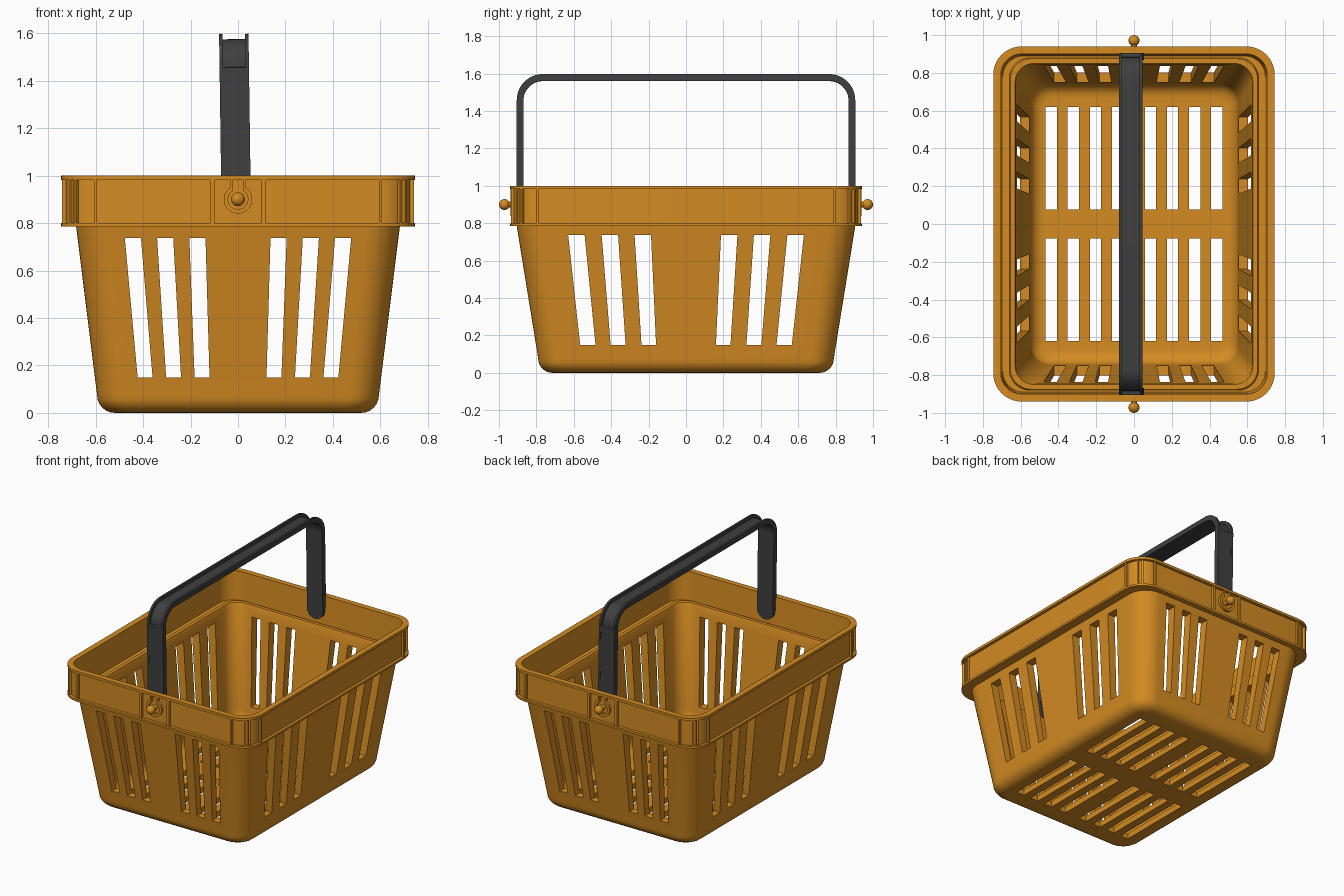
import bpy, bmesh, math
from mathutils import Vector, Matrix

if "Cube" in bpy.data.objects:
    bpy.data.objects.remove(bpy.data.objects["Cube"])


def material(name, color):
    m = bpy.data.materials.new(name)
    m.diffuse_color = color
    m.use_nodes = True
    m.node_tree.nodes["Principled BSDF"].inputs["Base Color"].default_value = m.diffuse_color
    return m


ORANGE = material("orange_plastic", (0.66, 0.26, 0.016, 1))
DARK = material("dark_plastic", (0.05, 0.05, 0.05, 1))


def finish(bm, name, mat, smooth=True):
    bmesh.ops.recalc_face_normals(bm, faces=bm.faces)
    me = bpy.data.meshes.new(name)
    bm.to_mesh(me)
    bm.free()
    ob = bpy.data.objects.new(name, me)
    bpy.context.collection.objects.link(ob)
    if mat:
        me.materials.append(mat)
    if smooth:
        smooth_object(ob)
    return ob


def smooth_object(ob):
    bpy.ops.object.select_all(action='DESELECT')
    ob.select_set(True)
    bpy.context.view_layer.objects.active = ob
    bpy.ops.object.shade_smooth_by_angle(angle=math.radians(32))


def loft(bm, loops):
    rings = [[bm.verts.new(p) for p in loop] for loop in loops]
    n = len(rings[0])
    for a, b in zip(rings, rings[1:]):
        for i in range(n):
            j = (i + 1) % n
            bm.faces.new((a[i], a[j], b[j], b[i]))
    bm.faces.new(rings[0][::-1])
    bm.faces.new(rings[-1])


def rounded_rect(hx, hy, r, z, seg=10):
    pts = []
    for k, (sx, sy) in enumerate(((1, 1), (-1, 1), (-1, -1), (1, -1))):
        for i in range(seg + 1):
            a = math.pi / 2 * (k + i / seg)
            pts.append((sx * (hx - r) + r * math.cos(a), sy * (hy - r) + r * math.sin(a), z))
    return pts


def box(bm, center, size, rot=0):
    m = Matrix.Translation(center) @ Matrix.Rotation(rot, 4, 'Z') @ Matrix.Diagonal((*size, 1))
    bmesh.ops.create_cube(bm, size=1, matrix=m)


# basket: one closed shell, outside up, over the rim, and down the inside
def fillet(hx, hy, r, z0, rad, n=6):
    out = []
    for i in range(n + 1):
        a = math.pi / 2 * i / n
        d = rad * (1 - math.sin(a))
        out.append((hx - d, hy - d, max(r - d * 0.6, 0.02), z0 + rad * (1 - math.cos(a))))
    return out


profile = fillet(0.594, 0.79, 0.13, 0.0, 0.075)
profile += [(0.682, 0.905, 0.14, 0.785),
            (0.745, 0.94, 0.15, 0.785), (0.745, 0.94, 0.15, 0.80),
            (0.725, 0.92, 0.13, 0.80), (0.725, 0.92, 0.13, 0.982),
            (0.745, 0.94, 0.15, 0.982), (0.745, 0.94, 0.15, 1.0),
            (0.705, 0.90, 0.11, 1.0), (0.695, 0.89, 0.11, 0.80),
            (0.66, 0.88, 0.11, 0.80), (0.655, 0.875, 0.11, 0.812), (0.63, 0.85, 0.10, 0.812),
            (0.625, 0.845, 0.10, 0.80)]
profile += fillet(0.55, 0.745, 0.10, 0.04, 0.075)[::-1]
bm = bmesh.new()
loft(bm, [rounded_rect(*p) for p in profile])
basket = finish(bm, "basket", ORANGE, False)


# slot cutters: slanted wall slots on both axes and straight floor slots
def wall_slots(name, slots, along_y):
    bm = bmesh.new()
    for s in (-1, 1):
        for t0, t1, b0, b1 in slots:
            quad = [(b0, 0.15), (b1, 0.15), (t1, 0.737), (t0, 0.737)]
            loft(bm, [[(s * u, d, z) if along_y else (d, s * u, z) for u, z in quad]
                      for d in (-1.2, 1.2)])
    return finish(bm, name, None, False)


front_cut = wall_slots("front_slot_cutter", [(0.137, 0.205, 0.12, 0.183), (0.273, 0.341, 0.24, 0.303),
                                             (0.409, 0.477, 0.36, 0.423)], True)
side_cut = wall_slots("side_slot_cutter", [(0.187, 0.275, 0.16, 0.238), (0.363, 0.451, 0.323, 0.403),
                                           (0.542, 0.63, 0.484, 0.566)], False)
bm = bmesh.new()
for s in (-1, 1):
    for i in range(4):
        for y in (-0.348, 0.348):
            box(bm, (s * (0.087 + 0.117 * i), y, 0), (0.06, 0.545, 0.3))
floor_cut = finish(bm, "floor_slot_cutter", None, False)

bpy.context.view_layer.objects.active = basket
for cutter in (front_cut, side_cut, floor_cut):
    cutter.hide_render = True
    mod = basket.modifiers.new("slots", 'BOOLEAN')
    mod.operation, mod.solver, mod.object = 'DIFFERENCE', 'EXACT', cutter
    bpy.ops.object.modifier_apply(modifier=mod.name)
    bpy.data.objects.remove(cutter)
smooth_object(basket)

# rim ribs: around the corners and either side of the handle pivots
bm = bmesh.new()
for sx in (-1, 1):
    for sy in (-1, 1):
        for deg in (2, 39, 51, 88):
            a = math.radians(deg)
            c = Vector((sx * (0.595 + 0.133 * math.cos(a)), sy * (0.79 + 0.133 * math.sin(a)), 0.891))
            box(bm, c, (0.026, 0.012, 0.19), math.atan2(sy * math.sin(a), sx * math.cos(a)))
        box(bm, (sx * 0.108, sy * 0.924, 0.891), (0.018, 0.024, 0.19))
finish(bm, "rim_ribs", ORANGE, False)

# handle pivots: keyhole collar, stem and ball knob at both ends
for sy, name in ((-1, "front_pivot"), (1, "back_pivot")):
    bm = bmesh.new()
    section = ((0.042, 0.91), (0.06, 0.91), (0.06, 0.938), (0.042, 0.938))
    loops = []
    for i in range(33):
        a = math.radians(120 + 300 * i / 32)
        loops.append([(r * math.cos(a), sy * y, 0.9 + r * math.sin(a)) for r, y in section])
    loft(bm, loops)
    for sx in (-1, 1):
        box(bm, (sx * 0.026, sy * 0.924, 0.965), (0.01, 0.028, 0.05))
    bmesh.ops.create_cone(bm, cap_ends=True, segments=20, radius1=0.016, radius2=0.016, depth=0.07,
                          matrix=Matrix.Translation((0, sy * 0.94, 0.9)) @ Matrix.Rotation(math.pi / 2, 4, 'X'))
    bmesh.ops.create_uvsphere(bm, u_segments=24, v_segments=14, radius=0.029,
                              matrix=Matrix.Translation((0, sy * 0.971, 0.9)))
    finish(bm, name, ORANGE)

# handle: channel section swept along a rounded arch with round leg ends
W, T, R = 0.062, 0.036, 0.14
Y, Z = 0.905, 1.597
half = []  # y, z, outward normal (y, z), half width, channel depth
for i in range(1, 11):
    a = math.pi / 2 * i / 10
    half.append((Y, 0.9 - W * math.cos(a), 1, 0, W * math.sin(a), 0.001))
half += [(Y, Z - R - 0.002, 1, 0, W, 0.001)]
for i in range(11):
    a = math.pi / 2 * i / 10
    half.append((Y - R + R * math.cos(a), Z - R + R * math.sin(a),
                 math.cos(a), math.sin(a), W, 0.022))
path = half + [(-y, z, -ny, nz, w, d) for y, z, ny, nz, w, d in reversed(half)]
loops = []
for y, z, ny, nz, w, d in path:
    e = w * 0.76
    sec = ((-w, 0), (-e, 0), (-e, d), (e, d), (e, 0), (w, 0), (w, T), (-w, T))
    loops.append([(x, y - ny * k, z - nz * k) for x, k in sec])
bm = bmesh.new()
loft(bm, loops)
tilt = Matrix.Translation((-0.008, 0, 0.9)) @ Matrix.Rotation(math.radians(-0.8), 4, 'Y') @ Matrix.Translation((0, 0, -0.9))
bm.transform(tilt)
finish(bm, "handle", DARK)
